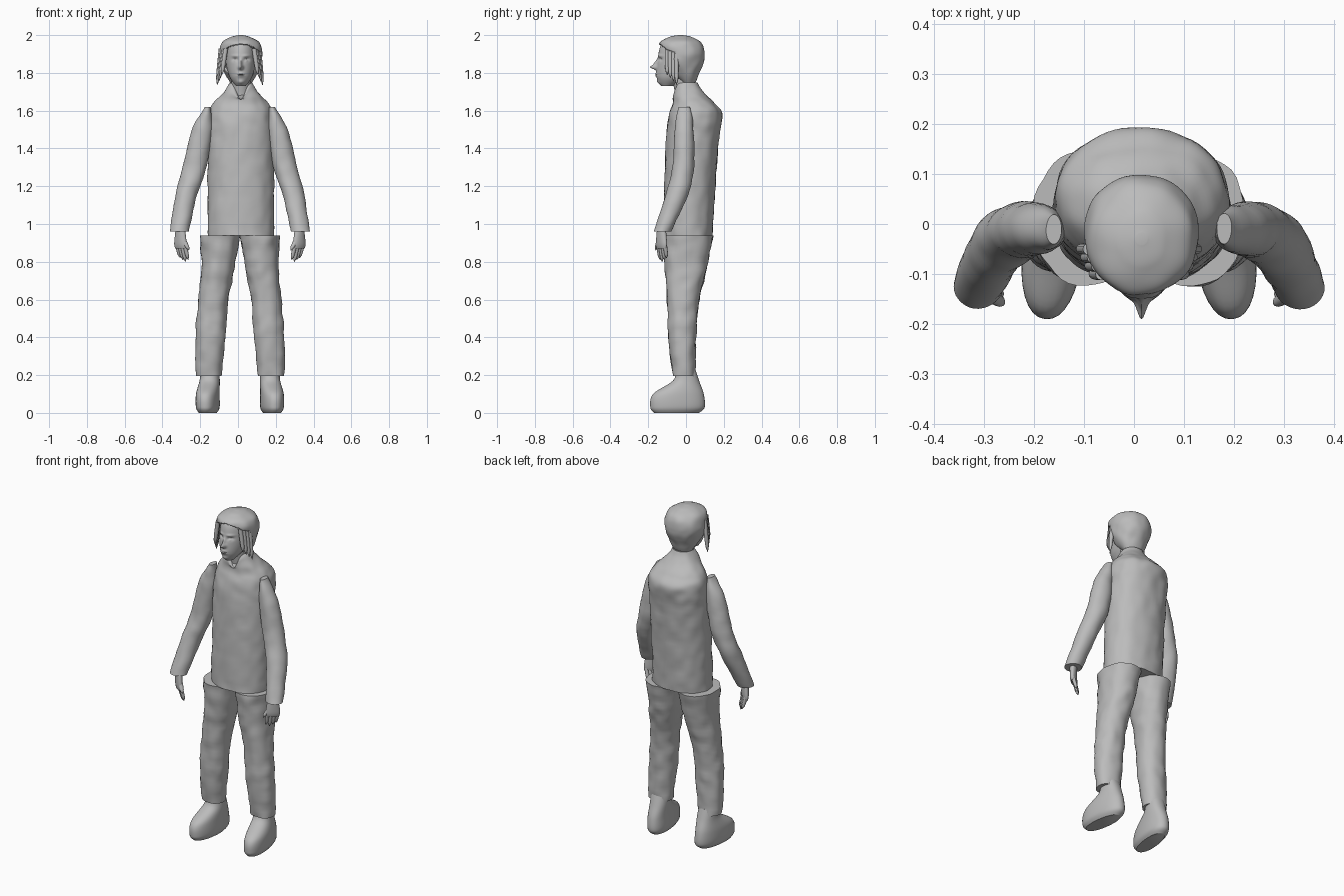
import bpy, bmesh, math
from mathutils import Vector, noise

cube = bpy.data.objects.get("Cube")
if cube:
    bpy.data.objects.remove(cube, do_unlink=True)

grey = bpy.data.materials.new("plain_grey")
grey.use_nodes = True
colour = (.5, .5, .5, 1)
grey.diffuse_color = colour
grey.node_tree.nodes["Principled BSDF"].inputs["Base Color"].default_value = colour

centre = .015  # sideways centre line of the trunk and head
paired = .01   # sideways centre line of the limbs
parts = []


def catmull(before, start, end, after, t):
    """Smooth value between start and end."""
    slope = end - before
    bend = 2 * before - 5 * start + 4 * end - after
    twist = 3 * (start - end) + after - before
    return start + t * (slope + t * (bend + t * twist)) / 2


def loft(name, rings, side=1, middle=paired, sides=32, steps=8, square=1, turn=0,
         cloth=0, shape=None, remove=None):
    """Skin smooth horizontal rings given as (x, y, z, half width, half depth)."""
    bm = bmesh.new()
    padded = [rings[0], *rings, rings[-1]]
    rows = []
    for i in range(len(rings) - 1):
        quads = list(zip(*padded[i:i + 4]))
        rows += [[catmull(*q, k / steps) for q in quads] for k in range(steps)]
    rows.append(rings[-1])
    cos_turn, sin_turn = math.cos(turn), math.sin(turn)
    loops = []
    for x, y, z, wide, deep in rows:
        loop = []
        for j in range(sides):
            angle = math.tau * j / sides
            c, s = math.cos(angle), math.sin(angle)
            u = wide * math.copysign(abs(c) ** square, c)
            v = deep * math.copysign(abs(s) ** square, s)
            across = x + u * cos_turn - v * sin_turn
            along = y + u * sin_turn + v * cos_turn
            point = Vector((middle + side * across, along, z))
            if cloth:  # soft fabric creases
                crease = noise.noise(point * 18)
                point += Vector((side * c, s, 0)) * cloth * crease
            if shape:
                shape(point)
            loop.append(bm.verts.new(point))
        loops.append(loop)
    for low, high in zip(loops, loops[1:]):
        for j in range(sides):
            n = (j + 1) % sides
            bm.faces.new((low[j], low[n], high[n], high[j]))
    bm.faces.new(loops[0])
    bm.faces.new(loops[-1])
    bmesh.ops.recalc_face_normals(bm, faces=bm.faces)
    if remove:
        gone = [f for f in bm.faces if remove(f.calc_center_median())]
        bmesh.ops.delete(bm, geom=gone, context="FACES")
    mesh = bpy.data.meshes.new(name)
    bm.to_mesh(mesh)
    bm.free()
    mesh.materials.append(grey)
    obj = bpy.data.objects.new(name, mesh)
    bpy.context.collection.objects.link(obj)
    parts.append(obj)
    return obj


def rounded_rod(name, root, tip, radius, side=1):
    """Slim rod from root to a rounded tip."""
    root, tip = Vector(root), Vector(tip)
    rings = []
    for k in range(7):
        t = k / 6
        size = radius * math.sqrt(1 - t ** 4) + .001
        rings.append((*root.lerp(tip, t), size, size))
    return loft(name, rings, side, sides=12, steps=3)


def trunk_rings(rows):
    """Rings on the centre line from (y, z, half width, half depth)."""
    return [(0, *row) for row in rows]


def neckline(point):
    """Dip the collar at the front."""
    if point.y < 0 and point.z > 1.66:
        dip = math.exp(-((point.x - centre) / .03) ** 2)
        point.z -= dip * (point.z - 1.66)


loft("shirt", trunk_rings([
    (.01, .94, .175, .13), (.02, 1.2, .175, .135), (.035, 1.45, .175, .14),
    (.05, 1.58, .17, .14), (.04, 1.64, .145, .11), (.01, 1.7, .09, .08), (0, 1.75, .06, .06),
]), middle=centre, sides=64, square=.92, cloth=.006, shape=neckline)

loft("neck", trunk_rings([(0, 1.6, .05, .05), (-.01, 1.7, .05, .05), (-.03, 1.8, .05, .05)]),
     middle=centre)

# Face relief: distance from centre, height, spread across, spread up, push
nose_tip = (0, 1.83, .012, .012, -.03)
nose_bridge = (0, 1.85, .008, .02, -.015)
eye_socket = (.03, 1.87, .015, .01, .012)
eyeball = (.03, 1.865, .008, .006, -.007)
brow = (.03, 1.89, .02, .007, -.005)
lips = (0, 1.79, .018, .012, -.008)
mouth_line = (0, 1.79, .02, .002, .006)
chin = (0, 1.75, .02, .012, -.008)
relief = [nose_tip, nose_bridge, eye_socket, eyeball, brow, lips, mouth_line, chin]


def face(point):
    if point.y < -.07:
        offset, height = abs(point.x - centre), point.z
        for x, z, across, up, push in relief:
            point.y += push * math.exp(-((offset - x) / across) ** 2 - ((height - z) / up) ** 2)


loft("head", trunk_rings([
    (-.1, 1.73, .025, .03), (-.07, 1.78, .06, .085), (-.03, 1.87, .08, .12),
    (-.03, 1.95, .07, .1), (-.03, 1.98, .03, .04),
]), middle=centre, sides=128, steps=24, shape=face)


def opening(point):
    """Arched gap in the hair around the face."""
    return point.y < -.06 and point.z < 1.955 - 4 * (point.x - centre) ** 2


hair = loft("hair", trunk_rings([
    (.01, 1.75, .06, .04), (-.015, 1.83, .1, .1), (-.02, 1.9, .115, .12),
    (-.03, 1.96, .1, .11), (-.03, 1.99, .05, .06), (-.03, 2, .01, .01),
]), middle=centre, sides=96, steps=12, cloth=.005, remove=opening)
shell = hair.modifiers.new("thickness", "SOLIDIFY")
shell.thickness = .015

for side, label in ((1, "left"), (-1, "right")):
    # Loose strands framing the face
    for i in range(4):
        x, y = .085 + i / 120, -.1 + i / 60
        rounded_rod(f"{label}_hair_strand_{i}", (x - .01, y, 1.93),
                    (x + .01, y, 1.79 - i / 55), .011, side)

    loft(f"{label}_sleeve", [
        (.32, -.125, .96, .05, .045), (.285, -.05, 1.15, .057, .06),
        (.24, -.015, 1.3, .063, .057), (.2, -.01, 1.5, .053, .05),
        (.17, -.01, 1.62, .015, .03),
    ], side, cloth=.004)

    # Hand: diagonal palm, four slightly curled fingers and a thumb
    diagonal = .7
    palm = Vector((.315, -.13, .9))
    loft(f"{label}_palm", [
        (*palm - Vector((0, 0, .03)), .035, .012), (*palm, .04, .018),
        (*palm + Vector((0, 0, .08)), .027, .02),
    ], side, turn=diagonal)
    knuckles = Vector((math.cos(diagonal), math.sin(diagonal), 0))
    for i in range(4):
        root = palm + knuckles * (i - 1.5) * .018
        tip = root + Vector((-.02, .01, -.1 + abs(i - 1) / 100))
        rounded_rod(f"{label}_finger_{i}", root, tip, .01, side)
    rounded_rod(f"{label}_thumb", palm + Vector((0, 0, .05)),
                palm + Vector((-.045, -.03, -.04)), .013, side)

    loft(f"{label}_trouser_leg", [
        (.165, -.01, .195, .07, .06), (.155, -.02, .4, .08, .073),
        (.14, -.015, .6, .08, .085), (.115, 0, .78, .09, .113), (.106, .01, .94, .106, .134),
    ], side, sides=40, square=.95, cloth=.007)

    loft(f"{label}_shoe", [
        (.17, -.05, 0, .045, .12), (.17, -.045, .03, .06, .145), (.17, -.04, .1, .06, .135),
        (.16, 0, .17, .053, .07), (.16, 0, .23, .05, .05),
    ], side, square=.9, turn=.12)

# Smooth shading with sharp rims
bpy.ops.object.select_all(action="DESELECT")
for obj in parts:
    obj.select_set(True)
bpy.context.view_layer.objects.active = parts[0]
bpy.ops.object.shade_smooth_by_angle(angle=math.radians(45))
